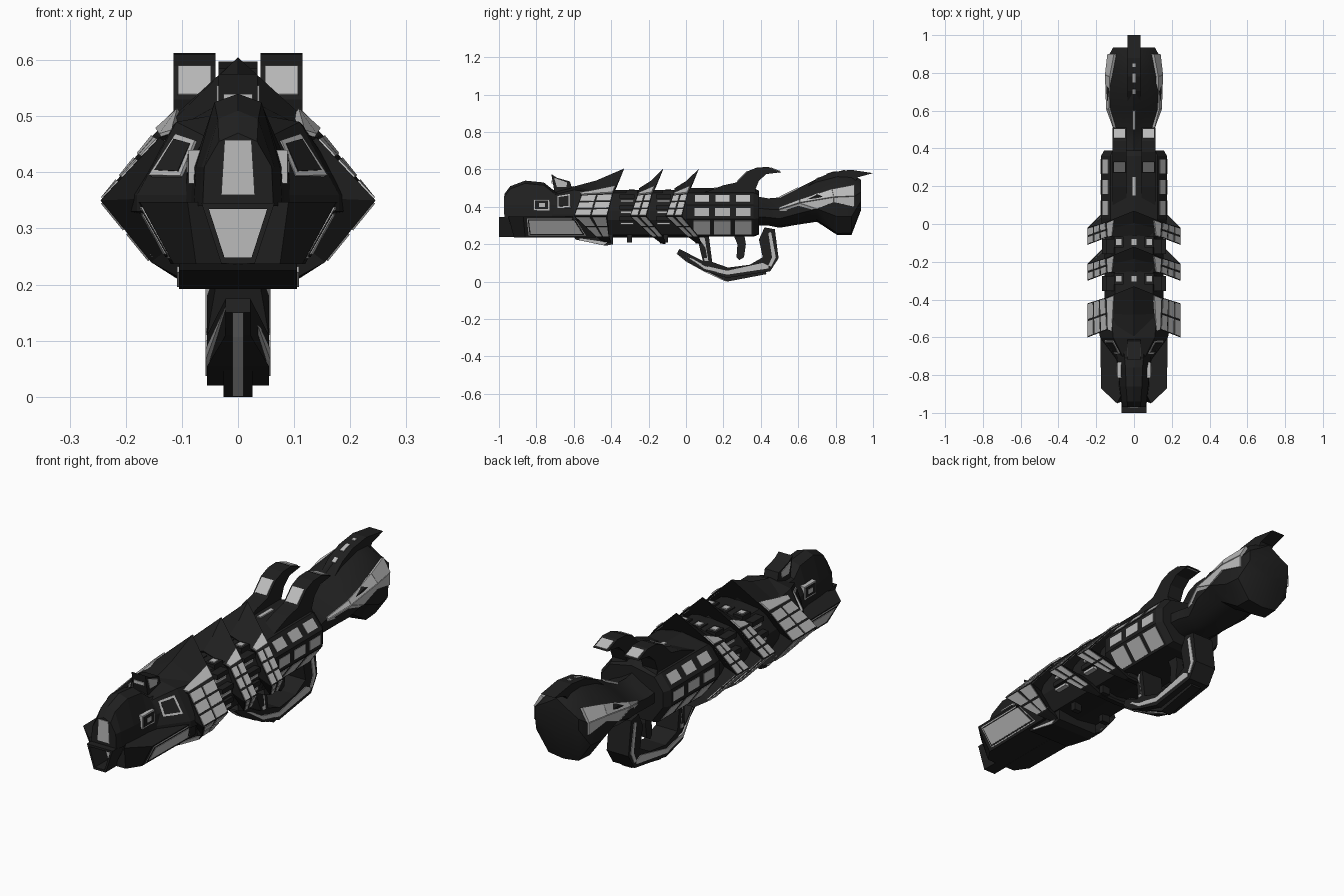
import bpy, bmesh
from mathutils import Vector as V

if "Cube" in bpy.data.objects:
    bpy.data.objects.remove(bpy.data.objects["Cube"])


def material(name, g):
    m = bpy.data.materials.new(name)
    m.diffuse_color = (g, g, g, 1)
    m.use_nodes = True
    m.node_tree.nodes["Principled BSDF"].inputs["Base Color"].default_value = m.diffuse_color
    return m


DARK, LIGHT = material("dark_metal", 0.014), material("light_panel", 0.5)


def finish(name, bm, mat=DARK, mirror=False):
    bmesh.ops.recalc_face_normals(bm, faces=bm.faces)
    me = bpy.data.meshes.new(name)
    bm.to_mesh(me)
    bm.free()
    me.materials.append(mat)
    ob = bpy.data.objects.new(name, me)
    bpy.context.collection.objects.link(ob)
    if mirror:
        ob.modifiers.new("Mirror", 'MIRROR').use_mirror_merge = False
    return ob


def skin(bm, loops):
    """Bridge equal-length point loops and cap both ends."""
    rows = [[bm.verts.new(p) for p in lp] for lp in loops]
    n = len(rows[0])
    for a, b in zip(rows, rows[1:]):
        for i in range(n):
            bm.faces.new((a[i], a[(i + 1) % n], b[(i + 1) % n], b[i]))
    bm.faces.new(rows[0][::-1])
    bm.faces.new(rows[-1])


def loft(name, loops, mat=DARK, mirror=False):
    bm = bmesh.new()
    skin(bm, loops)
    return finish(name, bm, mat, mirror)


def sym(half):
    """Half section from top centre to bottom centre -> full loop."""
    return half + [(-x, y, z) for x, y, z in half[-2:0:-1]]


def prism(name, prof, x0, x1, mat=DARK, mirror=False):
    return loft(name, [[(x, y, z) for y, z in prof] for x in (x0, x1)], mat, mirror)


def box(name, x, y, z, mat=DARK, mirror=False):
    return prism(name, [(y[0], z[0]), (y[1], z[0]), (y[1], z[1]), (y[0], z[1])], *x, mat, mirror)


def panel(name, quad, nu=1, nv=1, gap=0.006, lift=0.004, mat=LIGHT, mirror=True):
    """Grid of thin raised plates on a quad."""
    a, b, c, d = map(V, quad)
    n = (c - a).cross(d - b).normalized()
    mid = (a + b + c + d) / 4
    if n.dot(mid - V((0, mid.y, 0.36))) < 0:
        n = -n
    lu, lv = (b - a + c - d).length / 2, (d - a + c - b).length / 2

    def at(u, v):
        return (a * (1 - u) + b * u) * (1 - v) + (d * (1 - u) + c * u) * v
    gu, gv = gap / lu, gap / lv
    bm = bmesh.new()
    for i in range(nu):
        for j in range(nv):
            u0, u1, v0, v1 = i / nu + gu, (i + 1) / nu - gu, j / nv + gv, (j + 1) / nv - gv
            q = [at(u0, v0), at(u1, v0), at(u1, v1), at(u0, v1)]
            skin(bm, [[p - n * 0.008 for p in q], [p + n * lift for p in q]])
    return finish(name, bm, mat, mirror)


# Central core and rear receiver
core = [(0, .49), (.1, .475), (.155, .38), (.155, .33), (.11, .25), (0, .235)]
loft("core", [sym([(x, y, z) for x, z in core]) for y in (-.6, .03)])
recv = [(0, .5), (.125, .475), (.175, .41), (.175, .335), (.11, .245), (0, .24)]
loft("receiver", [sym([(x * s, y, .36 + (z - .36) * s) for x, z in recv])
                  for y, s in ((.0, .97), (.03, 1), (.36, 1), (.39, .9))])
for k, gap in ((1, .018), (2, .016), (3, .011)):
    (xa, za), (xb, zb) = recv[k], recv[k + 1]
    panel(f"receiver_panels_{k}", [(xa, .03, za), (xa, .36, za), (xb, .36, zb), (xb, .03, zb)], 3, 1, gap, .002)

# Armour rings with swept ridge
for i, (yf, d) in enumerate(((-.6, .18), (-.3, .09), (-.11, .09)), 1):
    low = max(yf + d, yf + .17)
    front = [(0, yf + .05, .5), (.14, yf + .04, .462), (.245, yf, .35),
             (.155, yf + .12, .24), (.1, yf + .16, .21), (0, yf + .16, .205)]
    rear = [(0, yf + d + .09, .605), (.15, yf + d + .03, .468), (.245, yf + d, .35),
            (.155, low + .01, .24), (.1, low + .02, .205), (0, low + .02, .2)]
    if i == 1:
        front[0] = (0, yf - .03, .5)

    def inner(pts, s, dy):
        return [(x * s, y + dy, .36 + (z - .36) * s) for x, y, z in pts]
    crest = [tuple((V(a) + V(b)) / 2 - V((0, 0, .012 if j == 0 else 0)))
             for j, (a, b) in enumerate(zip(front, rear))]
    loft(f"armour_ring_{i}", [sym(inner(front, .6, .04)), sym(front), sym(crest), sym(rear),
                              sym(inner(rear, .6, -.04))])
    panel(f"ring_{i}_upper_panels", [front[1], rear[1], rear[2], front[2]], 2, 3, .005, .003)
    panel(f"ring_{i}_lower_panels", [front[2], rear[2], rear[3], front[3]], 2, 2, .006, .003)
    tf, tr = V(front[1]).lerp(V(front[0]), .2), V(rear[1]).lerp(V(rear[0]), .35)
    panel(f"ring_{i}_top_panel", [front[1], rear[1], tr, tf], lift=.007)

# Small connectors between rings
for i, y in enumerate((-.32, -.125), 1):
    for j, (z, x) in enumerate(((.455, .145), (.395, .17), (.335, .17))):
        box(f"side_tab_{i}_{j}", (.09, x), (y - .035, y + .045), (z - .01, z + .012), DARK, True)
        box(f"side_light_{i}_{j}", (.09, x - .006), (y - .03, y + .04), (z - .03, z - .018), LIGHT, True)
    for x in (-.08, 0, .08):
        box(f"top_stud_{i}", (x - .025, x + .025), (y, y + .06), (.44, .49))
        box(f"top_stud_light_{i}", (x - .014, x + .014), (y + .015, y + .045), (.48, .495), LIGHT)
    box(f"under_post_{i}", (.06, .1), (y + .005, y + .03), (.21, .26), DARK, True)

# Lower jaw: centre bar with recessed muzzle, and side prongs
bar_in = [(0, .335), (.052, .335), (.024, .248), (0, .248)]
bar_out = [(0, .345), (.065, .345), (.03, .238), (0, .238)]
loft("jaw_bar", [sym([(x, y, z) for x, z in p]) for p, y in
                 ((bar_in, -.9), (bar_in, -1), (bar_out, -1), (bar_out, -.5))])
loft("muzzle_light", [sym([(x, y, z) for x, z in bar_in]) for y in (-.905, -.88)], LIGHT)
bot = [(.02, -.48), (.02, -.92), (.075, -.92), (.115, -.86), (.12, -.48)]
top = [(.04, -.55), (.065, -.9), (.09, -.95), (.175, -.87), (.178, -.55)]
loft("jaw_prong", [[(x, y, .237) for x, y in bot], [(x, y, .347) for x, y in top]], DARK, True)
jaw = [V(p) for p in ((.175, -.86, .345), (.178, -.59, .345), (.12, -.52, .24), (.115, -.85, .24))]
panel("jaw_side_frame", jaw, gap=.009, lift=.002)
panel("jaw_side_border", jaw, gap=.014, lift=.004, mat=DARK)
panel("jaw_side_panel", jaw, gap=.02, lift=.006)
prism("jaw_skid", [(-.6, .24), (-.59, .225), (-.43, .192), (-.39, .2), (-.39, .25)], -.105, .105)
prism("jaw_skid_light", [(-.57, .232), (-.57, .222), (-.44, .196), (-.42, .21)], .09, .109, LIGHT, True)

# Upper head: bore light, tapered hull, flared collar
bore = sym([(0, -.97, .458), (.024, -.97, .458), (.03, -.97, .36), (0, -.97, .36)])
head = [(-.97, .47, .034, .06), (-.94, .51, .036, .065), (-.86, .54, .042, .075),
        (-.76, .53, .045, .08), (-.71, .49, .05, .09), (-.58, .49, .06, .1)]
loft("head", [sym([(0, y, t), (a, y, t - .015), (b, y, .41), (b * 1.05, y, .34), (0, y, .34)])
              for y, t, a, b in head])
loft("bore_light", [[(x, y + dy, z) for x, y, z in bore] for dy in (-.003, .02)], LIGHT)
loft("collar", [sym([(0, y, t), (a, y, t - .02), (b, y, .36), (b, y, .33), (0, y, .3)])
                for y, t, a, b in ((-.72, .48, .05, .09), (-.6, .51, .11, .18), (-.5, .5, .12, .2))])
win = [V(p) for p in ((.066, -.69, .46), (.105, -.61, .475), (.165, -.61, .385), (.095, -.69, .385))]
panel("collar_window_frame", win, gap=.008, lift=.007)
panel("collar_window", win, gap=.017, lift=.009, mat=DARK)
box("head_side_frame", (.06, .088), (-.815, -.73), (.38, .44), LIGHT, True)
box("head_side_plate", (.06, .09), (-.808, -.737), (.387, .433), DARK, True)
box("head_side_mark", (.06, .092), (-.785, -.755), (.4, .42), LIGHT, True)

# Sight on the head
prism("sight_block", [(-.72, .575), (-.69, .555), (-.62, .535), (-.6, .46), (-.7, .46)], -.035, .035)
prism("sight_side_light", [(-.705, .555), (-.635, .53), (-.64, .505), (-.69, .505)], .03, .038, LIGHT, True)
box("sight_front_light", (-.026, .026), (-.718, -.69), (.525, .54), LIGHT)

# Twin rear fins on a sloped base
prism("rear_fin", [(.08, .47), (.2, .515), (.27, .53), (.33, .59), (.38, .61), (.44, .613), (.51, .585),
                   (.43, .575), (.39, .54), (.37, .49), (.39, .43)], .04, .115, DARK, True)
panel("fin_light_front", [(.045, .275, .535), (.11, .275, .535), (.11, .33, .59), (.045, .33, .59)], gap=.003)
panel("fin_light_tip", [(.045, .45, .608), (.11, .45, .608), (.11, .505, .587), (.045, .505, .587)], gap=.003)

# Shoulder stock with rear spike
stock = [(.35, .46, .3, .115), (.44, .445, .3, .112), (.5, .45, .288, .1), (.6, .5, .305, .138), (.7, .55, .32, .145),
         (.81, .578, .248, .145), (.885, .575, .25, .138), (.935, .545, .38, .11)]
body = loft("stock", [sym([(0, y, t), (w * .5, y, t - .035), (w, y, b + .6 * (t - b)), (w, y, b + .3 * (t - b)),
                           (w * .55, y, b + .01), (0, y, b)]) for y, t, b, w in stock])
bpy.context.view_layer.objects.active = body
body.select_set(True)
bpy.ops.object.shade_smooth_by_angle(angle=0.6)
up = [(.1, .5, .395), (.128, .61, .437), (.123, .78, .492), (.1, .9, .515)]
md = [(.101, .5, .385), (.142, .61, .42), (.148, .79, .45), (.135, .9, .455)]
lo = [(.102, .5, .378), (.145, .7, .39), (.148, .79, .425), (.135, .9, .4)]
for i in range(3):
    panel(f"stock_stripe_top_{i}", [up[i], up[i + 1], md[i + 1], md[i]], gap=0, lift=.007)
    panel(f"stock_stripe_low_{i}", [md[i], md[i + 1], lo[i + 1], lo[i]], gap=0, lift=.005)
prism("stock_spike", [(.64, .5), (.705, .553), (.78, .585), (.88, .598), (1, .58), (.92, .558), (.88, .5)], -.035, .035)
for y0, y1, z0, z1 in ((.15, .25, .5, .5), (.5, .6, .45, .5), (.69, .715, .543, .557),
                       (.75, .8, .573, .588), (.83, .85, .591, .594)):
    panel("spine_slot", [(-.01, y0, z0), (.01, y0, z0), (.01, y1, z1), (-.01, y1, z1)],
          gap=.001, mirror=False)

# Hand guard with narrow nose, keel, light strips and trigger
guard = [(.04, .26), (.06, .235), (.09, .11), (-.035, .175), (-.048, .15), (.0, .11), (.1, .055), (.22, .02), (.45, .055),
         (.495, .125), (.475, .28), (.42, .29), (.39, .225), (.41, .13), (.34, .09), (.225, .075),
         (.14, .105), (.12, .26)]
strips = [("hand_guard", guard, -.055, .055, DARK),
          ("guard_strip_bottom", [(-.03, .16), (.1, .085), (.22, .058), (.41, .1), (.44, .085), (.44, .07), (.22, .037),
                                  (.1, .065)], .05, .058, LIGHT),
          ("guard_strip_rear", [(.44, .085), (.46, .13), (.44, .26), (.455, .265), (.48, .13), (.455, .08)],
           .05, .058, LIGHT),
          ("guard_strip_front", [(.065, .235), (.1, .11), (.12, .11), (.1, .235)], .05, .058, LIGHT)]
for name, prof, x0, x1, mat in strips:
    for v in prism(name, prof, x0, x1, mat, x0 > 0).data.vertices:
        v.co.x *= .4 if v.co.y < .01 else .6 if v.co.y < .07 else 1
prism("guard_keel", [(.08, .07), (.22, 0), (.43, .04), (.42, .07), (.2, .04)], -.026, .026)
prism("guard_nose_light", [(-.052, .15), (.0, .107), (.1, .052), (.21, .001), (.21, .03), (.0, .13)], -.01, .01, LIGHT)
prism("trigger", [(.25, .26), (.275, .2), (.27, .13), (.285, .115), (.31, .13), (.32, .2), (.31, .26)], -.018, .018)
